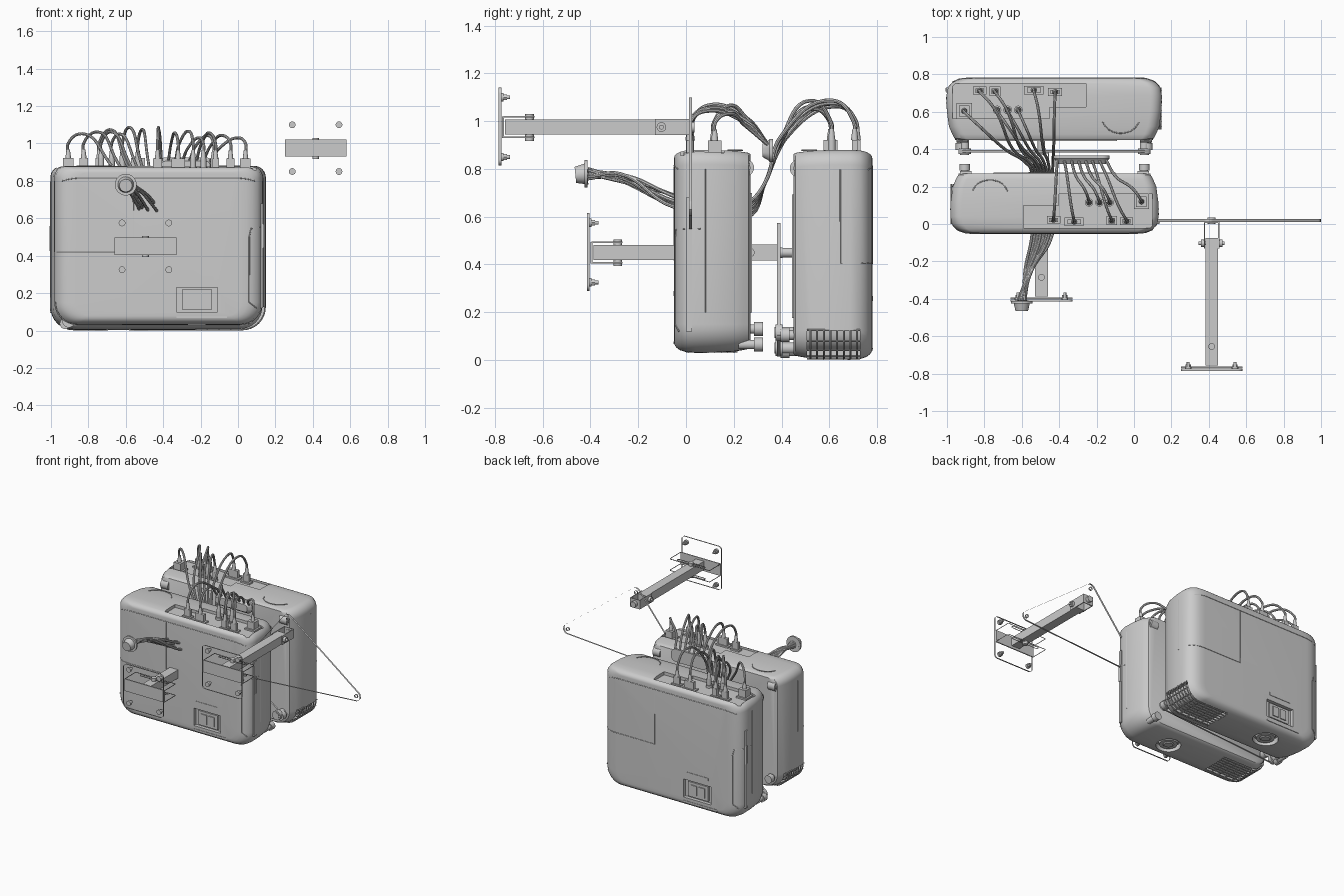
import bpy, bmesh
from math import sin, cos, pi, radians
from mathutils import Vector as V, Matrix as Mx

if "Cube" in bpy.data.objects:
    bpy.data.objects.remove(bpy.data.objects["Cube"])


def mesh(name, verts, faces, fix=True):
    me = bpy.data.meshes.new(name)
    me.from_pydata([tuple(v) for v in verts], [], faces)
    if fix:
        bm = bmesh.new()
        bm.from_mesh(me)
        bmesh.ops.recalc_face_normals(bm, faces=bm.faces)
        bm.to_mesh(me)
        bm.free()
    ob = bpy.data.objects.new(name, me)
    bpy.context.collection.objects.link(ob)
    return ob


def loft(name, loops, caps=True):
    n = len(loops[0])
    f = [(k * n + i, k * n + (i + 1) % n, (k + 1) * n + (i + 1) % n, (k + 1) * n + i)
         for k in range(len(loops) - 1) for i in range(n)]
    if caps:
        f += [tuple(range(n)), tuple(range(n * (len(loops) - 1), n * len(loops)))]
    return mesh(name, [p for l in loops for p in l], f)


def box(name, x0, x1, y0, y1, z0, z1):
    return loft(name, [[(x0, y0, z), (x1, y0, z), (x1, y1, z), (x0, y1, z)] for z in (z0, z1)])


def rod(name, p, q, r, r2=None, n=18):
    """Cylinder or cone from p to q."""
    p, q = V(p), V(q)
    rot = V((0, 0, 1)).rotation_difference(q - p)
    ring = lambda c, s: [c + rot @ V((s * cos(2 * pi * i / n), s * sin(2 * pi * i / n), 0)) for i in range(n)]
    return loft(name, [ring(p, r), ring(q, r if r2 is None else r2)])


def rr(x0, x1, z0, z1, rb, rt, n=8):
    """Rounded rectangle with bottom and top corner radii."""
    out = []
    for cx, cz, r, a in ((x1 - rt, z1 - rt, rt, 0), (x0 + rt, z1 - rt, rt, 90),
                         (x0 + rb, z0 + rb, rb, 180), (x1 - rb, z0 + rb, rb, 270)):
        out += [(cx + r * cos(radians(a + 90 * i / n)), cz + r * sin(radians(a + 90 * i / n))) for i in range(n + 1)]
    return out


def hull(cs, r, n=6):
    """Outline around equal circles (counter-clockwise)."""
    cs, out = [V(c) for c in cs], []
    nor = [V((b - a).yx).normalized() * 1 for a, b in zip(cs, cs[1:] + cs[:1])]
    nor = [V((d.x, -d.y)) for d in nor]
    for i, c in enumerate(cs):
        out += [c + nor[i - 1].lerp(nor[i], t / n).normalized() * r for t in range(n + 1)]
    return out


def ribbon(name, pts, a, b, axis='y'):
    """Open edge strip of a plate."""
    place = (lambda p, h: (p[0], h, p[1])) if axis == 'y' else (lambda p, h: (p[0], p[1], h))
    return loft(name, [[place(p, h) for p in pts] for h in (a, b)], caps=False)


def wire(name, pts, r, smooth=True):
    cu = bpy.data.curves.new(name, 'CURVE')
    cu.dimensions, cu.bevel_depth, cu.bevel_resolution, cu.resolution_u = '3D', r, 2, 8
    cu.use_fill_caps = True
    s = cu.splines.new('BEZIER' if smooth else 'POLY')
    if smooth:
        s.bezier_points.add(len(pts) - 1)
        for b, p in zip(s.bezier_points, pts):
            b.co, b.handle_left_type, b.handle_right_type = p, 'AUTO', 'AUTO'
    else:
        s.points.add(len(pts) - 1)
        for b, p in zip(s.points, pts):
            b.co = (*p, 1)
    tmp = bpy.data.objects.new(name, cu)
    bpy.context.collection.objects.link(tmp)
    me = bpy.data.meshes.new_from_object(tmp.evaluated_get(bpy.context.evaluated_depsgraph_get()))
    bpy.data.objects.remove(tmp)
    ob = bpy.data.objects.new(name, me)
    bpy.context.collection.objects.link(ob)
    return ob


# Projector body: rounded outlines stacked from underside (+y) to lid (-y)
X0, X1, Z0, Z1 = -0.982, 0.132, 0.03, 0.88
prof = [(.27, .06), (.262, .042), (.24, .03), (.2, .013), (.12, .002), (.04, 0),
        (0, .008), (-.025, .028), (-.04, .055), (-.048, .085), (-.05, .12)]
loops = [[(x, y, z) for x, z in rr(X0 + s, X1 - s, Z0 + s * .4, Z1 - s * .3, max(.12 - s * .4, .05), .06)] for y, s in prof]
body = loft("projector_body", loops)


def vent_path(R):
    return [(-.862 - R * cos(i * pi / 16), .15 - R * sin(i * pi / 16)) for i in range(9)] + [(-.74, .15 - R), (-.62, .15 - R)]


# Recesses: ports, control panel, lens opening, exhaust vent
vp = vent_path(.22) + vent_path(.085)[::-1]
cutters = [box("cut_ports", -.59, .1, -.022, .1, .857, 1), box("cut_ports_deep", -.4, .1, -.018, .16, .857, 1),
           box("cut_controls", -.33, -.11, -.2, -.025, .1, .23),
           rod("cut_lens", (-.22, .1, -.1), (-.22, .1, .07), .085, n=32),
           loft("cut_vent", [[(x, y, z) for x, z in vp] for y in (0, .215)])]
bpy.context.view_layer.objects.active = body
for c in cutters:
    c.hide_render = True
    m = body.modifiers.new("cut", 'BOOLEAN')
    m.operation, m.solver, m.object = 'DIFFERENCE', 'EXACT', c
    bpy.ops.object.modifier_apply(modifier=m.name)
for c in cutters:
    bpy.data.objects.remove(c)

parts = [body]
# Exhaust grille
for k in range(8):
    parts.append(wire("vent_rib", [(x, .012 + k * .027, z) for x, z in vent_path(.116)], .004, False))
for x, z in vent_path(.114)[::2] + [(-.8, .036), (-.74, .036), (-.68, .036)]:
    parts.append(rod("vent_bar", (x, 0, z), (x, .215, z), .004, n=8))
# Lens
parts += [rod("lens_barrel", (-.22, .1, .075), (-.22, .1, .04), .07, .062, 32),
          rod("lens_glass", (-.22, .1, .05), (-.22, .1, .034), .05, .03, 32)]
# Control panel with two adjusting wheels, slot and trim strip
parts += [box("control_frame", -.3, -.14, -.04, -.02, .112, .218),
          box("adjust_wheel_left", -.275, -.228, -.047, -.03, .13, .2),
          box("adjust_wheel_right", -.212, -.165, -.047, -.03, .13, .2),
          box("label_slot", -.31, -.13, -.053, -.045, .268, .288),
          box("trim_strip", -.33, -.06, -.053, -.04, .068, .078)]
# Lid seams and side filter cover
parts += [wire("lamp_cover_seam", [(-.56, -.05, .81), (-.56, -.05, .42), (-.862, -.05, .42), (-.9, -.048, .42),
                                   (-.942, -.033, .42), (-.968, -.008, .42), (-.98, .08, .42), (-.98, .08, .8)], .003, False),
          wire("rear_seam", [(-.94, -.034, .8), (-.9, -.047, .81), (-.86, -.05, .815), (.01, -.05, .815), (.05, -.047, .81), (.09, -.034, .8)], .003, False),
          wire("filter_seam", [(.132, .06, .55), (.118, -.008, .55), (.07, -.043, .545), (.06, -.046, .5), (.06, -.046, .15), (.1, -.03, .12)], .003, False),
          box("filter_cover", .1, .134, -.0, .025, .12, .68),
          box("filter_latch", .1, .138, .002, .02, .44, .57),
          wire("side_seam", [(.131, .08, .2), (.131, .08, .8)], .003, False),
          wire("speaker_arc", [(-.77 + .1 * cos(a), .15 + .085 * sin(a), .878) for a in (.3, .8, 1.3, 1.8, 2.3, 2.8)], .003)]
# Underside feet and knobs
for x, z in ((.055, .065), (-.905, .13)):
    parts += [rod("foot_stem", (x, .22, z), (x, .285, z), .02), rod("foot_pad", (x, .285, z), (x, .322, z), .029)]
for x in (-.9, .05):
    parts += [rod("knob", (x - .03, .25, .805), (x + .03, .25, .805), .035),
              rod("knob_core", (x - .037, .25, .805), (x + .037, .25, .805), .02)]
parts.append(box("underside_panel", -.75, -.1, .26, .276, .2, .7))

# Ports and plugs: x, y, half width, half depth (0 depth = round jack)
ports = [(.04, .12, .035, .035), (-.04, .015, .028, .015), (-.12, .018, .022, .018), (-.24, .115, .016, 0),
         (-.185, .115, .016, 0), (-.13, .115, .016, 0), (-.32, .012, .045, .016), (-.43, .022, .03, .014)]
for x, y, w, d in ports:
    if d:
        parts += [box("socket", x - w - .006, x + w + .006, y - d - .006, y + d + .006, .85, .868),
                  box("plug", x - w * .8, x + w * .8, y - d * .8, y + d * .8, .86, .92)]
    else:
        parts += [rod("jack", (x, y, .85), (x, y, .875), .022), rod("plug", (x, y, .86), (x, y, .92), w)]
    parts.append(rod("strain_relief", (x, y, .92), (x, y, .965), .015, .009, 12))

# Second projector: turned half round behind the first
M = (Mx.Translation((-.427, .615, .88)) @ Mx.Scale(1.034, 4) @ Mx.Rotation(pi, 4, 'Z') @ Mx.Translation((.425, -.11, -.88)))
for o in parts:
    c = o.copy()
    c.data = o.data.copy()
    c.data.transform(M)
    c.name = "rear_" + o.name
    bpy.context.collection.objects.link(c)

# Cables
mix = lambda a, b, t: a + (b - a) * t
order = sorted(range(8), key=lambda i: ports[i][0])
for rank, i in enumerate(order):
    x, y = ports[i][:2]
    tx, h = -.41 + rank * .037, 1.03 + .012 * (i % 4)
    wire("front_cable", [(x, y, .93), (x, y + .005, 1.0), (mix(x, tx, .25), y + .07, h),
                         (mix(x, tx, .7), .25, h - .05), (tx, .345, .9)], .008)
    p = M @ V((x, y, .93))
    k = (3.5 - rank) / 3.5
    ex, ez = -.49 + .055 * k, .665 + .025 * cos(i * 2.2)
    wire("rear_cable", [p, (p.x, p.y - .005, 1.0), (mix(p.x, ex, .25), p.y - .09, h + .02),
                        (mix(p.x, ex, .6), .4, .92 + .02 * k), (mix(p.x, ex, .9), .33, .74), (ex, .26, .63 + .03 * k),
                        (ex, .1, .63), (ex, -.05, ez), (mix(ex, -.6, .75), -.28, .765 + .015 * k),
                        (-.6 + .02 * cos(i * .8), -.41, .78 + .02 * sin(i * .8))], .008)

# Cable end fittings
rod("cable_end_flange", (-.6, -.425, .78), (-.6, -.413, .78), .058, n=32)
rod("cable_end_cap", (-.6, -.463, .775), (-.6, -.413, .78), .034, .045, 32)
clamp = [[(x, y, z) for x, z in rr(-.43 + s, -.13 - s, .83 + s, .925 - s, .04 - s, .04 - s)]
         for y, s in ((.32, .02), (.345, .006), (.35, 0), (.365, 0))]
loft("cable_clamp", clamp)


# Wall mount: plate, channel, arm, yoke and three-point spider
def mount(dx, dy, dz, standoffs):
    P = []
    cx, cz = .415, .975
    P.append(ribbon("wall_plate_edge", rr(.25, .58, .815, 1.14, .025, .025), -.785, -.773))
    for sx in (-1, 1):
        for sz in (-1, 1):
            x, z = cx + sx * .125, cz + sz * .125
            P += [rod("bolt_washer", (x, -.78, z), (x, -.765, z), .018),
                  rod("bolt_nut", (x, -.765, z), (x, -.75, z), .014, n=6),
                  rod("bolt_tip", (x, -.75, z), (x, -.737, z), .008, n=12)]
    P.append(box("channel_web", .25, .58, -.77, -.762, .93, 1.02))
    for z in (.93, 1.015):
        P.append(ribbon("channel_flange_edge", rr(.25, .58, -.765, -.635, .004, .004, 2), z, z + .006, 'z'))
        P.append(ribbon("channel_slot_edge", rr(.3, .53, -.665, -.645, .009, .009, 4), z, z + .006, 'z'))
    P.append(rod("pivot_bolt", (cx, -.655, .918), (cx, -.655, 1.03), .018, n=16))
    P.append(box("arm", cx - .034, cx + .034, -.757, -.075, .944, 1.007))
    for s in (-1, 1):
        P.append(box("yoke_side", cx + s * .038 - .003, cx + s * .038 + .003, -.13, .012, .942, 1.009))
        P.append(rod("yoke_bolt_head", (cx + s * .041, -.103, cz), (cx + s * .058, -.103, cz), .02, n=16))
    P.append(rod("yoke_bolt", (cx - .07, -.103, cz), (cx + .07, -.103, cz), .01))
    P.append(box("yoke_back", cx - .041, cx + .041, .006, .012, .942, 1.009))
    P.append(rod("hub_bolt", (cx, 0, cz), (cx, .035, cz), .022, n=16))
    tips = [(.005, .575), (.965, .64), (.4, 1.065)]
    P.append(ribbon("spider_edge", hull(tips, .035), .012, .026))
    for x, z in tips:
        P.append(ribbon("spider_hole", hull([(x - .001, z), (x + .001, z - .001), (x, z + .001)], .012), .012, .026))
        if standoffs and z < 1:
            P.append(rod("standoff", (x, .0, z), (x, .09, z), .024))
            P.append(rod("standoff_nut", (x, .004, z), (x, .034, z), .034))
    if standoffs:
        P.append(rod("hub_spacer", (cx, .02, cz), (cx, .075, cz), .02))
    for o in P:
        o.data.transform(Mx.Translation((dx, dy, dz)))


mount(0, 0, 0, False)
mount(-.91, .37, -.525, True)

# Smooth shading with sharp edges kept
for o in bpy.data.objects:
    if o.type == 'MESH':
        o.data.shade_smooth()
        o.data.set_sharp_from_angle(angle=radians(35))
